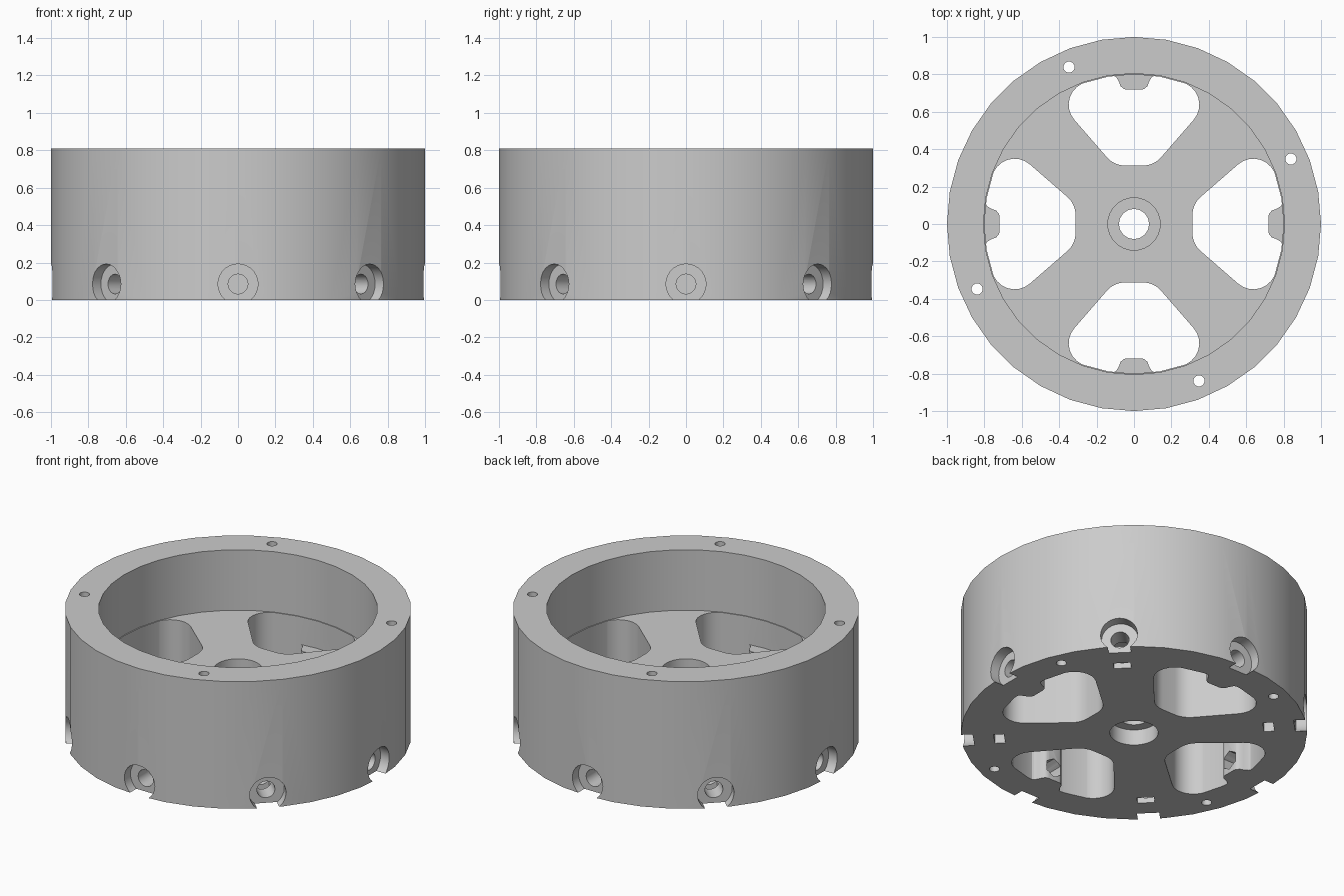
import bpy, bmesh, math
from math import cos, sin, pi, radians
from mathutils import Matrix, Vector

cube = bpy.data.objects.get("Cube")
if cube:
    bpy.data.objects.remove(cube, do_unlink=True)

HEIGHT, FLOOR, BORE = 0.81, 0.425, 0.805
SCREW_Z = 0.085

grey = bpy.data.materials.new("plain grey")
grey.use_nodes = True
grey.diffuse_color = (0.6, 0.6, 0.6, 1)
grey.node_tree.nodes["Principled BSDF"].inputs["Base Color"].default_value = (0.6, 0.6, 0.6, 1)


def ring(radius, sides):
    return [Vector((radius * cos(2 * pi * i / sides),
                    radius * sin(2 * pi * i / sides))) for i in range(sides)]


def fillet(prev, corner, nxt, trim, steps=7):
    """Circular arc replacing a corner, starting trim away from it."""
    a, b = (prev - corner).normalized(), (nxt - corner).normalized()
    half = a.angle(b) / 2
    radius = trim * math.tan(half)
    centre = corner + (a + b).normalized() * trim / cos(half)
    p, q = corner + a * trim - centre, corner + b * trim - centre
    arc_points = []
    for i in range(steps + 1):
        # Swing from p to q about the arc centre
        t = i / steps
        swing = pi - 2 * half
        mix = p * sin((1 - t) * swing) + q * sin(t * swing)
        arc_points.append(centre + mix.normalized() * radius)
    return arc_points


def prism(bm, outline, low, high, matrix=Matrix()):
    """Extrude a flat outline from low to high, then place it."""
    verts = [bm.verts.new(matrix @ Vector((p.x, p.y, low))) for p in outline]
    face = bm.faces.new(verts)
    out = bmesh.ops.extrude_face_region(bm, geom=[face])
    move = [v for v in out["geom"] if isinstance(v, bmesh.types.BMVert)]
    offset = matrix.to_3x3() @ Vector((0, 0, high - low))
    bmesh.ops.translate(bm, verts=move, vec=offset)


def solid(name, pieces):
    bm = bmesh.new()
    for piece in pieces:
        prism(bm, *piece)
    bmesh.ops.recalc_face_normals(bm, faces=bm.faces)
    mesh = bpy.data.meshes.new(name)
    bm.to_mesh(mesh)
    bm.free()
    mesh.materials.append(grey)
    obj = bpy.data.objects.new(name, mesh)
    bpy.context.collection.objects.link(obj)
    return obj


def combine(target, operation, name, pieces):
    tool = solid(name, pieces)
    tool.hide_render = True
    mod = target.modifiers.new(name, "BOOLEAN")
    mod.operation, mod.solver, mod.object = operation, "EXACT", tool
    bpy.context.view_layer.objects.active = target
    bpy.ops.object.modifier_apply(modifier=mod.name)
    bpy.data.objects.remove(tool, do_unlink=True)


def spun(count, start=0.0):
    return [Matrix.Rotation(start + 2 * pi * i / count, 4, "Z") for i in range(count)]


def radial(turn):
    """Frame whose z axis points outward at screw height."""
    return turn @ Matrix.Translation((0, 0, SCREW_Z)) @ Matrix.Rotation(pi / 2, 4, "Y")


def mirror(p):
    return Vector((-p.x, p.y))


# Window outline between the spokes, with rounded corners
inner, outer = Vector((0.106, 0.312)), Vector((0.424, 0.678))
arc = [Vector((0.8 * cos(radians(a)), 0.8 * sin(radians(a)))) for a in range(70, 111, 10)]
side = fillet(mirror(inner), inner, outer, 0.06) + fillet(inner, outer, arc[0], 0.16)
window = side + arc + [mirror(p) for p in reversed(side)]

# Flared tab outline that stands in each window
tab_half = [Vector(p) for p in ((0.14, 0.86), (0.125, 0.8), (0.095, 0.785), (0.08, 0.76),
                                (0.072, 0.737), (0.055, 0.722), (0.04, 0.718))]
tab = tab_half + [mirror(p) for p in reversed(tab_half)]

# Drum with open bore, spoked floor and tabs
drum = solid("drum_housing", [(ring(1, 36), 0, HEIGHT)])
combine(drum, "DIFFERENCE", "bore", [(ring(BORE, 36), FLOOR, 1)])
combine(drum, "DIFFERENCE", "windows", [(window, -0.1, 0.6, m) for m in spun(4)])
combine(drum, "UNION", "tabs", [(tab, 0, 0.25, m) for m in spun(4)])

# Hub hole with a recess on each side
combine(drum, "DIFFERENCE", "hub_recesses",
        [(ring(0.14, 32), -0.1, 0.1), (ring(0.14, 32), FLOOR - 0.1, 0.6)])
combine(drum, "DIFFERENCE", "hub_hole", [(ring(0.08, 32), -0.1, 0.6)])

# Lengthwise holes through the rim
combine(drum, "DIFFERENCE", "rim_holes",
        [(ring(0.03, 16), -0.1, 1, m @ Matrix.Translation((0.908, 0, 0)))
         for m in spun(4, radians(22.5))])

# Radial screw holes with recessed heads
screws = [radial(m) for m in spun(8)]
combine(drum, "DIFFERENCE", "screw_heads", [(ring(0.107, 28), 0.93, 1.1, m) for m in screws])
combine(drum, "DIFFERENCE", "screw_holes", [(ring(0.053, 20), 0.69, 1.1, m) for m in screws])

# Hexagonal nut pockets in the tabs, nut slots under the spokes
combine(drum, "DIFFERENCE", "nut_pockets",
        [(ring(0.06, 6), 0.68, 0.82, radial(m)) for m in spun(4)])
slot = [Vector(p) for p in ((0.75, -0.05), (0.81, -0.05), (0.81, 0.05), (0.75, 0.05))]
combine(drum, "DIFFERENCE", "nut_slots", [(slot, -0.1, 0.145, m) for m in spun(4, pi / 4)])

# Smooth curved walls, sharp rims
bpy.ops.object.select_all(action="DESELECT")
drum.select_set(True)
bpy.context.view_layer.objects.active = drum
bpy.ops.object.shade_smooth_by_angle(angle=radians(30))
